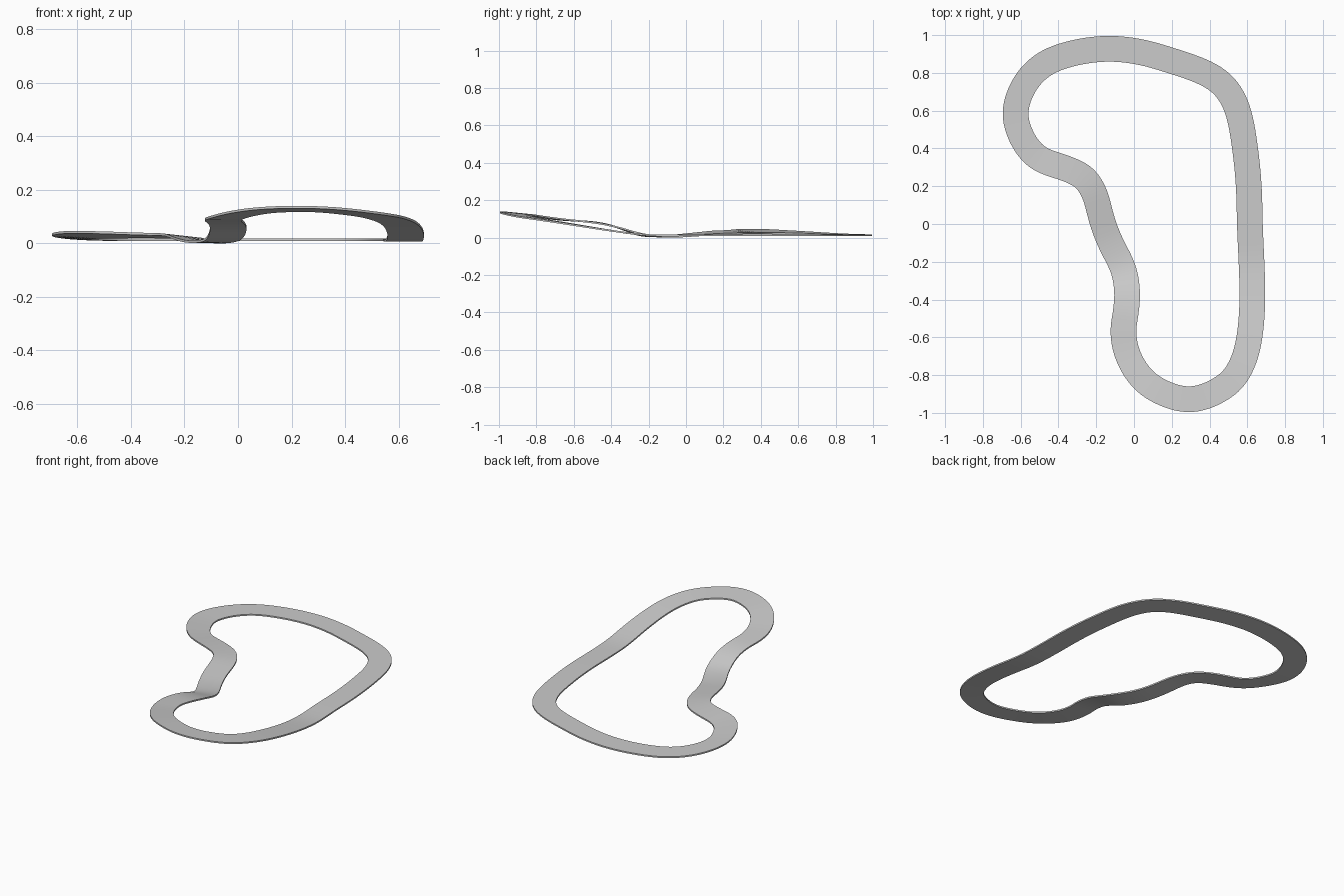
import bpy, bmesh
from mathutils import Vector

if "Cube" in bpy.data.objects:
    bpy.data.objects.remove(bpy.data.objects["Cube"])

HALF_W, THICK, STEPS = 0.068, 0.009, 8

# centre line, clockwise from the top: x, y, height of road surface, banking (outer edge rise)
PATH = [
    (-0.13, 0.932, 0.019, 0), (0.03, 0.915, 0.019, 0), (0.185, 0.872, 0.019, 0),
    (0.435, 0.775, 0.019, 0), (0.54, 0.64, 0.019, 0), (0.59, 0.395, 0.019, 0),
    (0.61, 0.18, 0.019, 0), (0.614, 0.0, 0.018, 0), (0.623, -0.20, 0.018, 0),
    (0.628, -0.40, 0.043, 0), (0.612, -0.60, 0.075, 0), (0.575, -0.735, 0.096, 0.002),
    (0.50, -0.845, 0.113, 0.004), (0.305, -0.930, 0.134, 0.007), (0.12, -0.875, 0.132, 0.006),
    (0.022, -0.79, 0.119, 0.003), (-0.04, -0.67, 0.103, 0), (-0.056, -0.56, 0.094, 0),
    (-0.042, -0.46, 0.083, 0), (-0.035, -0.36, 0.060, 0), (-0.055, -0.235, 0.020, 0),
    (-0.122, -0.10, 0.011, 0.001), (-0.167, 0.015, 0.019, 0.004), (-0.208, 0.165, 0.031, 0.007),
    (-0.265, 0.25, 0.034, 0.006), (-0.36, 0.298, 0.036, 0.006), (-0.50, 0.348, 0.038, 0.009),
    (-0.583, 0.44, 0.038, 0.010), (-0.63, 0.59, 0.032, 0.006), (-0.575, 0.75, 0.024, 0.002),
    (-0.468, 0.855, 0.020, 0), (-0.305, 0.912, 0.019, 0),
]


def closed_spline(pts, steps):
    """Smooth closed loop through all points."""
    n, out = len(pts), []
    p = [Vector(q) for q in pts]
    for i in range(n):
        a, b, c, d = (p[(i + k) % n] for k in (-1, 0, 1, 2))
        # knot spacing follows distance, so tight corners do not overshoot
        t1 = (b - a).length ** 0.5
        t2 = t1 + (c - b).length ** 0.5
        t3 = t2 + (d - c).length ** 0.5
        for s in range(steps):
            t = t1 + (t2 - t1) * s / steps
            a1 = a.lerp(b, t / t1)
            a2 = b.lerp(c, (t - t1) / (t2 - t1))
            a3 = c.lerp(d, (t - t2) / (t3 - t2))
            b1 = a1.lerp(a2, t / t2)
            b2 = a2.lerp(a3, (t - t1) / (t3 - t1))
            out.append(b1.lerp(b2, (t - t1) / (t2 - t1)))
    return out


def relax(pts, rounds):
    """Even out small kinks."""
    n = len(pts)
    for _ in range(rounds):
        pts = [pts[i] * 0.5 + (pts[i - 1] + pts[(i + 1) % n]) * 0.25 for i in range(n)]
    return pts


line = relax(closed_spline(PATH, STEPS), 8)
n = len(line)

# road slab: sweep a flat banked rectangle around the loop
bm = bmesh.new()
rings = []
for i, c in enumerate(line):
    t = line[(i + 1) % n] - line[i - 1]
    side = Vector((-t.y, t.x, 0)).normalized() * HALF_W
    mid, bank = Vector(c[:3]), Vector((0, 0, c[3]))
    outer, inner = mid + side + bank, mid - side - bank
    down = Vector((0, 0, -THICK))
    rings.append([bm.verts.new(v) for v in (outer, inner, inner + down, outer + down)])
for i in range(n):
    a, b = rings[i], rings[(i + 1) % n]
    for k in range(4):
        j = (k + 1) % 4
        bm.faces.new((a[k], a[j], b[j], b[k]))
bmesh.ops.recalc_face_normals(bm, faces=bm.faces)

# rest the slab on the ground, centred
for axis in range(3):
    lo = min(v.co[axis] for v in bm.verts)
    hi = max(v.co[axis] for v in bm.verts)
    shift = lo if axis == 2 else (lo + hi) / 2
    for v in bm.verts:
        v.co[axis] -= shift

mesh = bpy.data.meshes.new("track_road")
bm.to_mesh(mesh)
bm.free()
road = bpy.data.objects.new("track_road", mesh)
bpy.context.collection.objects.link(road)
bpy.context.view_layer.objects.active = road
road.select_set(True)
bpy.ops.object.shade_smooth_by_angle()
